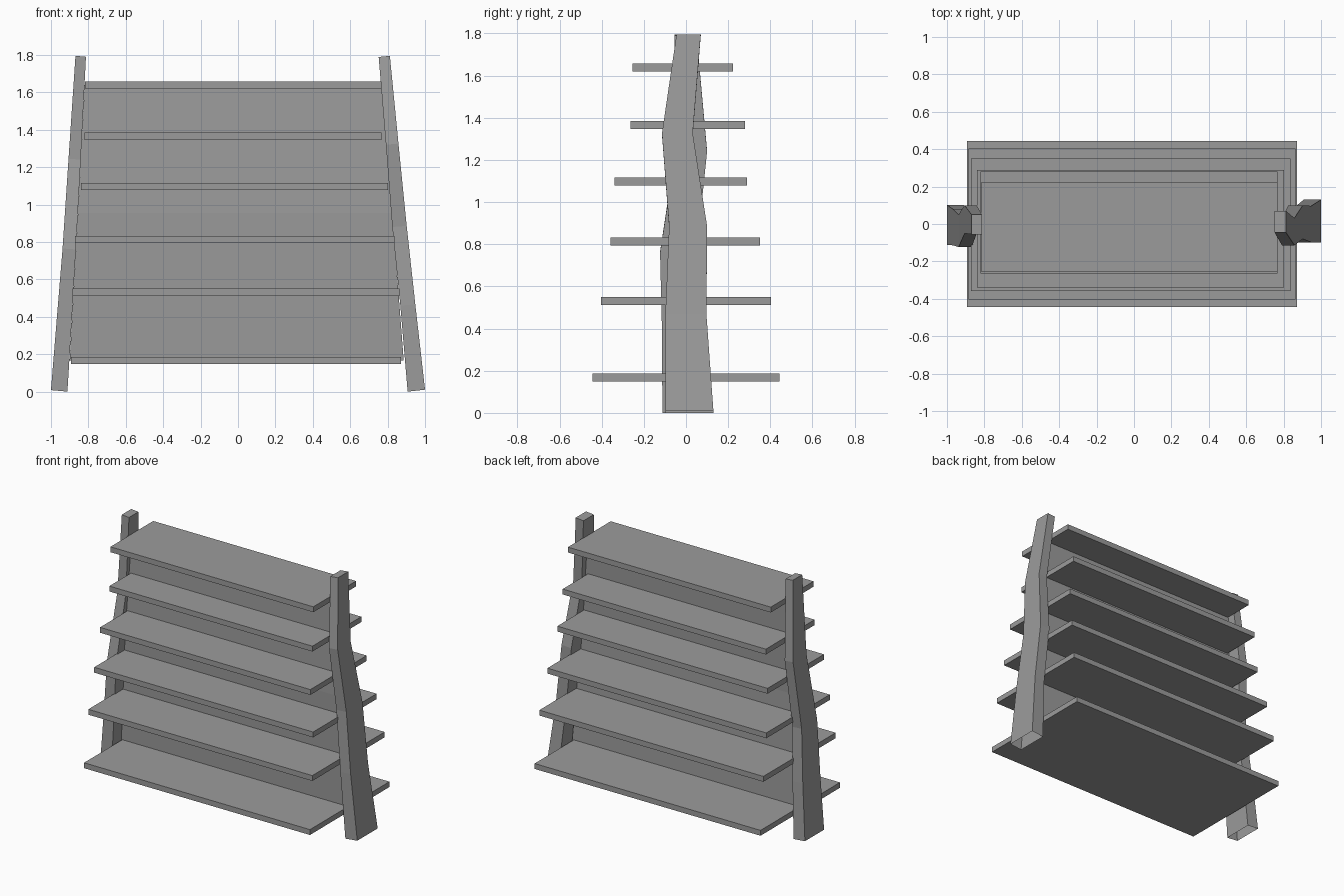
import bpy

grey = bpy.data.materials.new("plain grey")
grey.diffuse_color = (0.33, 0.33, 0.33, 1.0)


def make(name, verts, faces):
    me = bpy.data.meshes.new(name)
    me.from_pydata(verts, [], faces)
    me.materials.append(grey)
    ob = bpy.data.objects.new(name, me)
    bpy.context.collection.objects.link(ob)
    return ob


def loft(name, rings, bottom=True):
    """Skin a stack of four-point rings; the bottom may stay open."""
    verts = [p for r in rings for p in r]
    faces = []
    for i in range(len(rings) - 1):
        for k in range(4):
            a, b = i * 4 + k, i * 4 + (k + 1) % 4
            faces.append((a, b, b + 4, a + 4))
    n = len(verts)
    faces.append((n - 4, n - 3, n - 2, n - 1))
    if bottom:
        faces.append((3, 2, 1, 0))
    return make(name, verts, faces)


def ring(x0, x1, y0, y1, z0, z1):
    """Counter-clockwise ring; z0 is the height at x0, z1 at x1."""
    return [(x0, y0, z0), (x1, y0, z1), (x1, y1, z1), (x0, y1, z0)]


# Shelves: x0, x1, y0, y1, z centre
shelves = [
    (-0.892, 0.872, -0.443, 0.443, 0.167),
    (-0.886, 0.863, -0.404, 0.403, 0.531),
    (-0.872, 0.837, -0.358, 0.350, 0.814),
    (-0.840, 0.802, -0.339, 0.290, 1.097),
    (-0.820, 0.766, -0.264, 0.281, 1.365),
    (-0.818, 0.766, -0.254, 0.223, 1.639),
]
for i, (x0, x1, y0, y1, z) in enumerate(shelves):
    loft(f"shelf_{i + 1}", [ring(x0, x1, y0, y1, z + d, z + d) for d in (-0.019, 0.019)])

# Tapered crooked posts, open underneath: x0, x1, y0, y1, z at x0, z at x1
left = [
    (-1.000, -0.912, -0.112, 0.102, 0.008, 0.000),
    (-0.968, -0.888, -0.114, 0.080, 0.400, 0.394),
    (-0.938, -0.867, -0.123, 0.050, 0.765, 0.760),
    (-0.906, -0.841, -0.050, 0.100, 1.245, 1.240),
    (-0.869, -0.813, -0.055, 0.050, 1.795, 1.790),
]
right = [
    (0.907, 1.000, -0.098, 0.130, 0.000, 0.010),
    (0.868, 0.948, -0.098, 0.097, 0.460, 0.466),
    (0.825, 0.902, -0.080, 0.100, 0.880, 0.886),
    (0.791, 0.858, -0.114, 0.032, 1.320, 1.326),
    (0.752, 0.812, -0.045, 0.070, 1.789, 1.795),
]
loft("left_post", [ring(*r) for r in left], bottom=False)
loft("right_post", [ring(*r) for r in right], bottom=False)

# Thin centre panel, slightly bent at mid height: x0, x1, y centre, z
panel = [
    (-0.900, 0.886, -0.005, 0.167),
    (-0.856, 0.825, -0.025, 0.955),
    (-0.820, 0.768, -0.005, 1.640),
]
loft("centre_panel", [ring(x0, x1, y - 0.011, y + 0.011, z, z) for x0, x1, y, z in panel])
